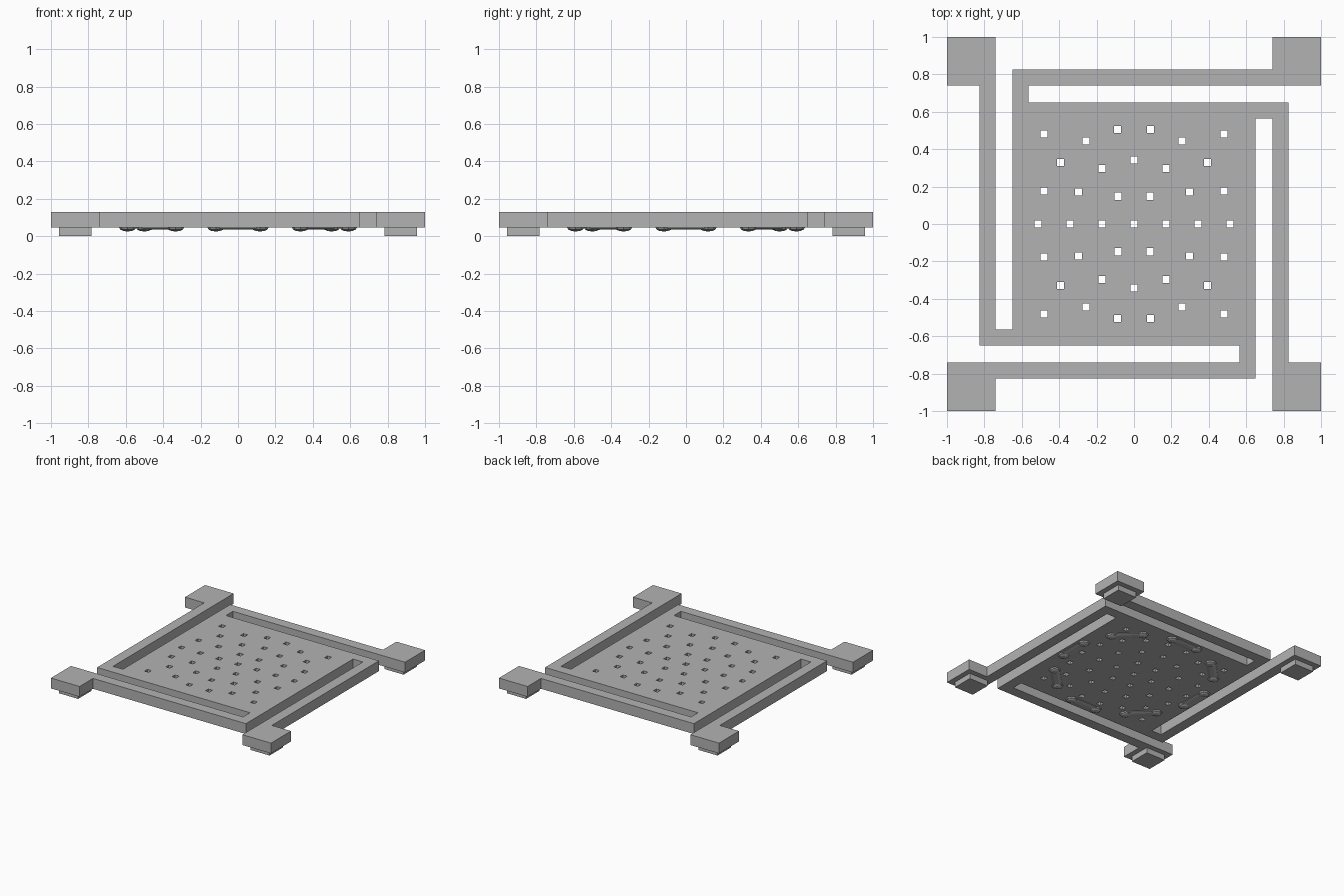
import bpy, bmesh, math
from mathutils import Matrix, Vector

cube = bpy.data.objects.get("Cube")
if cube:
    bpy.data.objects.remove(cube, do_unlink=True)

grey = bpy.data.materials.new("plain_grey")
grey.use_nodes = True
COLOR = (0.45, 0.45, 0.45, 1)
grey.diffuse_color = COLOR
grey.node_tree.nodes["Principled BSDF"].inputs["Base Color"].default_value = COLOR

TOP, BOTTOM = 0.13, 0.045      # plate faces
HOLE = 0.019                   # half width of a hole
RING = 0.171                   # spacing of the hole rings


def link(name, data):
    obj = bpy.data.objects.new(name, data)
    bpy.context.collection.objects.link(obj)
    data.materials.append(grey)
    return obj


def add_loop(curve, points):
    spline = curve.splines.new("POLY")
    spline.points.add(len(points) - 1)
    for p, (x, y) in zip(spline.points, points):
        p.co = (x, y, 0, 1)
    spline.use_cyclic_u = True


# Plate with four folded spring arms and corner pads, one quarter turned four times
quarter = [(-.65, -.565), (-.74, -.565), (-.74, 1), (-1, 1),
           (-1, .74), (-.826, .74), (-.826, -.65)]
outline = []
for _ in range(4):
    outline += quarter
    quarter = [(-y, x) for x, y in quarter]

curve = bpy.data.curves.new("spring_plate", "CURVE")
curve.dimensions = "2D"
curve.fill_mode = "BOTH"
curve.extrude = (TOP - BOTTOM) / 2
add_loop(curve, outline)

# Square holes: a centre, three rings and four corners
centres = [(0, 0)] + [(sx * .481, sy * .481) for sx in (-1, 1) for sy in (-1, 1)]
for ring in (1, 2, 3):
    for i in range(6 * ring):
        a = math.tau * i / (6 * ring)
        centres.append((RING * ring * math.cos(a), RING * ring * math.sin(a)))
for x, y in centres:
    add_loop(curve, [(x - HOLE, y - HOLE), (x + HOLE, y - HOLE),
                     (x + HOLE, y + HOLE), (x - HOLE, y + HOLE)])

plate = link("spring_plate", curve)
plate.location.z = (TOP + BOTTOM) / 2
bpy.context.view_layer.objects.active = plate
plate.select_set(True)
bpy.ops.object.convert(target="MESH")
bpy.ops.object.shade_flat()
plate.select_set(False)

# Square feet under the corner pads
for sx, side in ((-1, "right"), (1, "left")):
    for sy, end in ((-1, "front"), (1, "back")):
        bm = bmesh.new()
        bmesh.ops.create_cube(bm, size=1, matrix=Matrix.LocRotScale(
            Vector((sx * .87, sy * .87, BOTTOM / 2)), None, Vector((.174, .174, BOTTOM))))
        mesh = bpy.data.meshes.new("foot")
        bm.to_mesh(mesh)
        bm.free()
        link(f"{end}_{side}_foot", mesh)

# Ridge with a faceted dome at each end, repeated in an octagon under the plate
bm = bmesh.new()
for s in (-1, 1):
    bmesh.ops.create_uvsphere(bm, u_segments=8, v_segments=6, radius=1,
                              matrix=Matrix.LocRotScale(Vector((s * .118, 0, 0)), None,
                                                        Vector((.045, .045, .02))))
bmesh.ops.create_cone(bm, cap_ends=True, segments=8, radius1=1, radius2=1, depth=.236,
                      matrix=Matrix.Diagonal((1, .04, .011, 1)) @
                      Matrix.Rotation(math.pi / 2, 4, "Y") @
                      Matrix.Rotation(math.pi / 8, 4, "Z"))
ridge = bpy.data.meshes.new("ridge")
bm.to_mesh(ridge)
bm.free()
ridge.materials.append(grey)
for i in range(8):
    a = i * math.pi / 4
    obj = bpy.data.objects.new(f"underside_ridge_{i + 1}", ridge)
    obj.location = (.59 * math.cos(a), .59 * math.sin(a), BOTTOM)
    obj.rotation_euler.z = a + math.pi / 2
    bpy.context.collection.objects.link(obj)
